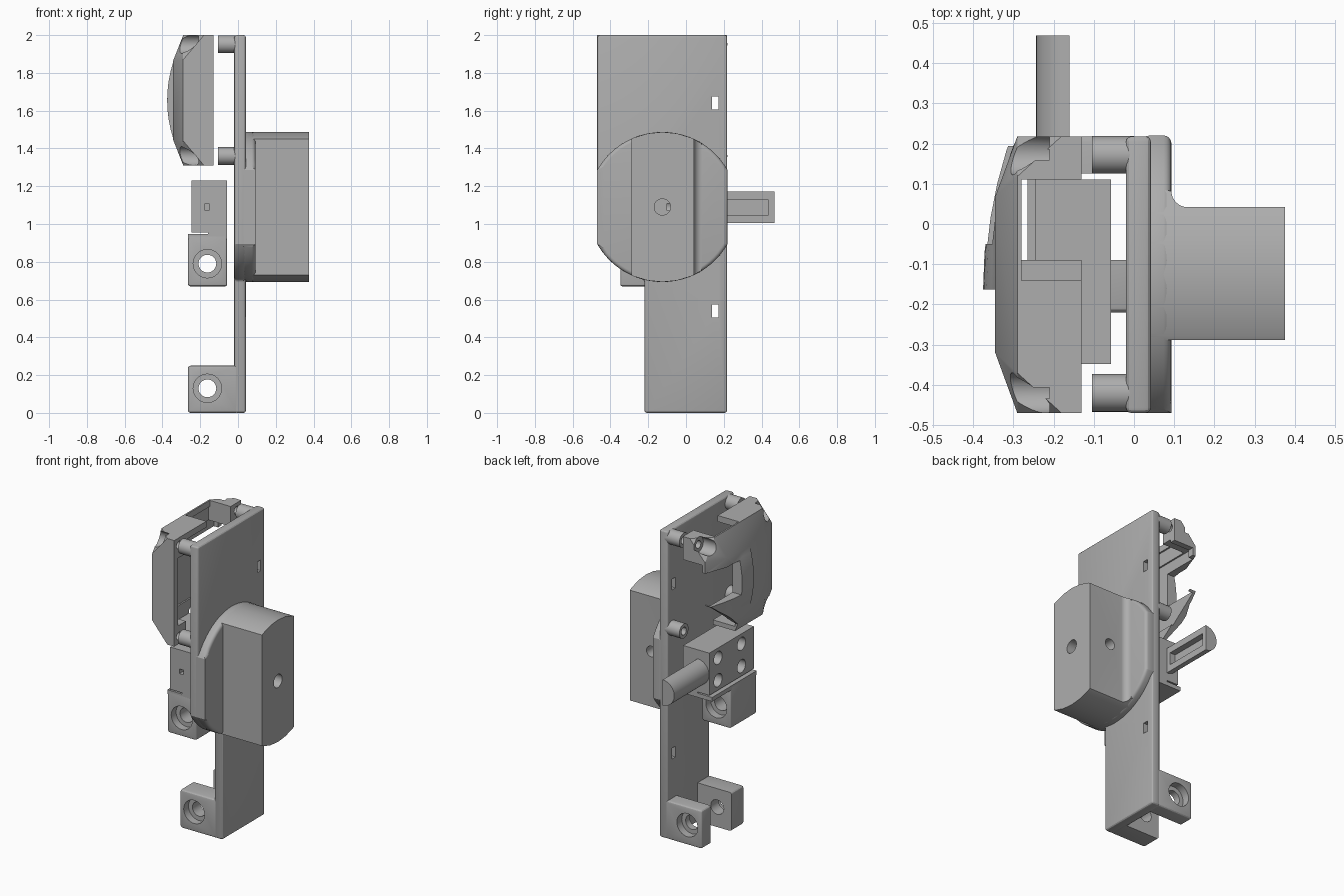
import bpy, bmesh, math
from mathutils import Vector

cube = bpy.data.objects.get("Cube")
if cube:
    bpy.data.objects.remove(cube, do_unlink=True)

grey = bpy.data.materials.new("plain grey")
grey.use_nodes = True
COLOUR = (0.42, 0.42, 0.42, 1)
grey.diffuse_color = COLOUR
grey.node_tree.nodes["Principled BSDF"].inputs["Base Color"].default_value = COLOUR


def hull(name, points):
    """Convex solid around a few points."""
    bm = bmesh.new()
    for p in points:
        bm.verts.new(p)
    res = bmesh.ops.convex_hull(bm, input=bm.verts[:])
    bmesh.ops.delete(bm, geom=list({g for g in res["geom_interior"] + res["geom_unused"]
                                    if isinstance(g, bmesh.types.BMVert)}), context='VERTS')
    bmesh.ops.dissolve_limit(bm, angle_limit=0.01, verts=bm.verts[:], edges=bm.edges[:])
    return finish(name, bm)


def finish(name, bm):
    bmesh.ops.recalc_face_normals(bm, faces=bm.faces[:])
    me = bpy.data.meshes.new(name)
    bm.to_mesh(me)
    bm.free()
    me.materials.append(grey)
    ob = bpy.data.objects.new(name, me)
    bpy.context.collection.objects.link(ob)
    return ob


def prism(name, outline, axis, a, b):
    """Extrude a 2D outline along an axis; the outline keeps the other axes in order."""
    bm = bmesh.new()

    def place(p, h):
        c = list(p)
        c.insert("xyz".index(axis), h)
        return bm.verts.new(c)
    low = [place(p, a) for p in outline]
    high = [place(p, b) for p in outline]
    bm.faces.new(low)
    bm.faces.new(high)
    for i in range(len(low)):
        j = (i + 1) % len(low)
        bm.faces.new((low[i], low[j], high[j], high[i]))
    return finish(name, bm)


def box(name, x, y, z):
    return prism(name, [(x[0], y[0]), (x[1], y[0]), (x[1], y[1]), (x[0], y[1])], "z", *z)


def arc(centre, r, start, end, n=32):
    return [(centre[0] + r * math.cos(math.radians(start + (end - start) * i / n)),
             centre[1] + r * math.sin(math.radians(start + (end - start) * i / n)))
            for i in range(n + 1)]


def rod(name, axis, centre, r, a, b):
    return prism(name, arc(centre, r, 0, 360)[:-1], axis, a, b)


def apply(ob, mod):
    bpy.context.view_layer.objects.active = ob
    bpy.ops.object.modifier_apply(modifier=mod.name)


def combine(ob, others, how='DIFFERENCE'):
    for other in others:
        mod = ob.modifiers.new("combine", 'BOOLEAN')
        mod.operation, mod.solver, mod.object = how, 'EXACT', other
        apply(ob, mod)
        bpy.data.objects.remove(other, do_unlink=True)


def bevel(ob, width, segments=3):
    mod = ob.modifiers.new("bevel", 'BEVEL')
    mod.width, mod.segments, mod.angle_limit = width, segments, math.radians(40)
    apply(ob, mod)


def bore(ob, x, z, r, y0, y1):
    """Through hole with a wider counterbore at both ends."""
    combine(ob, [rod("cut", "y", (x, z), r, y0 - .1, y1 + .1),
                 rod("cut", "y", (x, z), r * 1.6, y0 - .1, y0 + .05),
                 rod("cut", "y", (x, z), r * 1.6, y1 - .05, y1 + .1)])


HUB, R = (-.125, 1.09), .397
BACK, FRONT = .218, -.47
side = math.degrees(math.asin((HUB[0] - FRONT) / R))

# Mounting plate: wide at the top, following the hub circle into a narrow tail
low = math.degrees(math.acos((-.22 - HUB[0]) / R))
plate = prism("mounting_plate", [(BACK, 0), (BACK, 2), (FRONT, 2)]
              + arc(HUB, R, 270 - side, 360 - low, 16) + [(-.22, 0)], "x", -.02, .042)
bevel(plate, .014)
combine(plate, [box("cut", (-.1, .1), (.138, .173), (z - .035, z + .035)) for z in (.54, 1.64)])

# Fork at the foot of the plate
fork = box("foot_fork", (-.265, 0), (-.22, BACK), (0, .25))
bevel(fork, .014)
combine(fork, [box("cut", (-.4, -.02), (-.09, .125), (-.1, .4))])
bore(fork, -.162, .13, .047, -.22, BACK)

# Standoff posts
corners = [(y, z) for y in (.172, -.42) for z in (1.36, 1.952)]
posts = []
for y, z in corners:
    post = rod("standoff_post", "x", (y, z), .047, -.105, 0)
    combine(post, [rod("cut", "x", (y, z), .025, -.2, -.05)])
    posts.append(post)

# Rounded hub disc with flattened sides
disc = prism("hub_disc", arc(HUB, R, 90 + side, 270 - side, 1)
             + arc(HUB, R, 270 - side, 270 + side, 24)
             + arc(HUB, R, 90 - side, 90 + side, 24), "x", .02, .093)
bevel(disc, .025, 4)

# Handle grip with a soft foot on its back side
grip = prism("handle_grip", [(.03, -.288), (.375, -.288), (.375, .042)]
             + arc((.133, .082), .04, 270, 180, 8) + [(.03, .09)], "z", .5, 1.7)
combine(grip, [rod("tool", "x", HUB, R, -.2, .6)], 'INTERSECT')
combine(grip, [rod("cut", "x", HUB, .043, .25, .6), rod("cut", "y", (.22, 1.09), .035, -.1, .2)])

# Latch block with four screw recesses
block = box("latch_block", (-.245, -.057), (-.348, .11), (.955, 1.23))
combine(block, [rod("cut", "x", (y, z), .042, -.3, -.19) for y in (.02, -.22) for z in (1.02, 1.165)])
combine(block, [box("cut", (-.178, -.15), (-.4, -.25), (1.075, 1.105))])

# Lower latch lug and its thin flange
lug = box("latch_lug", (-.265, -.057), (-.348, -.08), (.67, .945))
bevel(lug, .012)
bore(lug, -.162, .79, .047, -.348, -.08)
box("latch_flange", (-.265, -.057), (-.348, .11), (.92, .947))
box("latch_web", (-.16, -.057), (-.348, .11), (.94, .96))

# Half round bolt with a slot in its flat side
bolt = prism("latch_bolt", arc((-.16, 1.088), .083, 90, 270, 20), "y", .05, .468)
combine(bolt, [box("cut", (-.2, -.1), (.14, .437), (1.048, 1.128))])

# Cover: a faceted shell
pts = []
for y, sy in ((FRONT, 1), (BACK, -1)):
    for z, sz in ((1.31, 1), (2, -1)):
        pts += [(-.13, y, z), (-.18, y, z), (-.29, y, z + .13 * sz),
                (-.29, y + .1 * sy, z), (-.345, y + .15 * sy, z + .14 * sz)]
cover = hull("cover_shell", pts)

# Domed swelling on the cover
bm = bmesh.new()
bmesh.ops.create_uvsphere(bm, u_segments=64, v_segments=40, radius=1)
for v in bm.verts:
    v.co = Vector((.325 + .7 * v.co.x, -.16 + .9 * v.co.y, 1.655 + .68 * v.co.z))
dome = finish("dome", bm)
combine(dome, [box("tool", (-.5, -.27), (-.163, .2), (1.42, 1.89))], 'INTERSECT')
combine(cover, [dome], 'UNION')

# Cavity, top notch, side opening and slanted lower corner of the cover
combine(cover, [
    box("cut", (-.3, -.1), (-.43, .18), (1.43, 1.87)),
    box("cut", (-.29, -.1), (-.35, .11), (1.34, 1.96)),
    box("cut", (-.28, -.1), (-.14, .11), (1.8, 2.1)),
    box("cut", (-.5, -.1), (-.05, .4), (1.58, 1.8)),
    box("cut", (-.27, -.1), (.1, .4), (1.2, 1.85)),
    prism("cut", [(.4, 1.74), (-.09, 1.36), (-.09, 1.2), (.4, 1.2)], "x", -.5, -.1)])
combine(cover, [rod("cut", "x", c, .05, -.5, -.21) for c in corners])
combine(cover, [rod("cut", "x", c, .025, -.3, -.1) for c in corners])

# Smooth shading with sharp edges kept
for ob in [plate, fork, disc, grip, block, lug, bolt, cover] + posts:
    bpy.ops.object.select_all(action='DESELECT')
    ob.select_set(True)
    bpy.context.view_layer.objects.active = ob
    bpy.ops.object.shade_smooth_by_angle(angle=math.radians(25))
